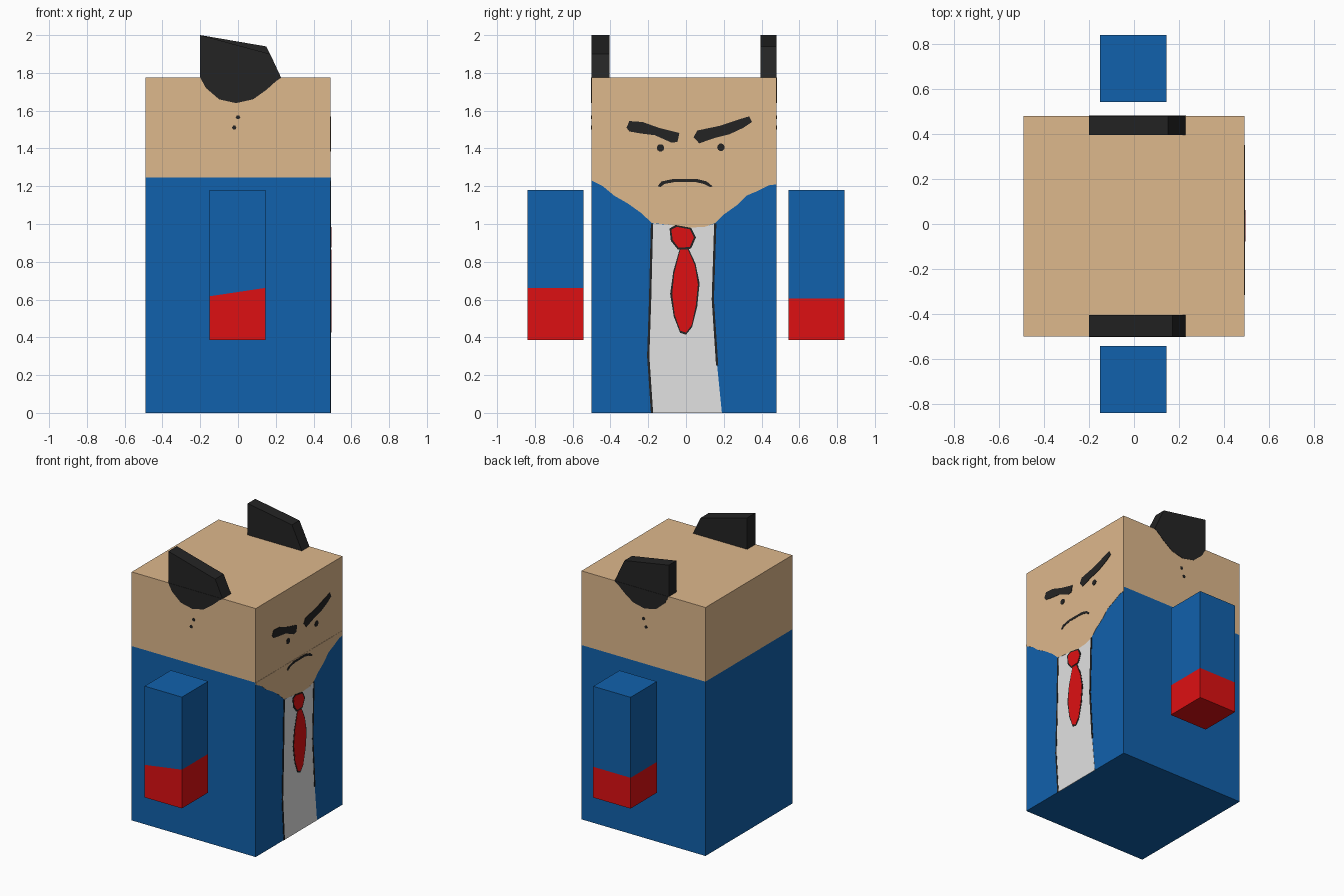
import bpy, bmesh, math
from mathutils import Vector

if "Cube" in bpy.data.objects:
    bpy.data.objects.remove(bpy.data.objects["Cube"])


def material(name, r, g, b):
    lin = [((c / 255 + 0.055) / 1.055) ** 2.4 for c in (r, g, b)]
    m = bpy.data.materials.new(name)
    m.diffuse_color = (*lin, 1)
    m.use_nodes = True
    m.node_tree.nodes["Principled BSDF"].inputs["Base Color"].default_value = m.diffuse_color
    return m


SKIN = material("tan skin", 222, 184, 140)
BLUE = material("suit blue", 17, 97, 172)
RED = material("red", 222, 16, 18)
WHITE = material("shirt white", 226, 226, 226)
BLACK = material("charcoal", 36, 36, 36)


def finish(name, bm, mats):
    bmesh.ops.recalc_face_normals(bm, faces=bm.faces)
    me = bpy.data.meshes.new(name)
    bm.to_mesh(me)
    bm.free()
    for m in mats:
        me.materials.append(m)
    ob = bpy.data.objects.new(name, me)
    bpy.context.collection.objects.link(ob)
    return ob


def two_tone_box(name, lo, hi, split, tilt, lower, upper):
    """Box cut by the plane z = split + tilt * x, one colour on each side."""
    bm = bmesh.new()
    bmesh.ops.create_cube(bm, size=1)
    for v in bm.verts:
        v.co = Vector([(a + b) / 2 + c * (b - a) for a, b, c in zip(lo, hi, v.co)])
    bmesh.ops.bisect_plane(bm, geom=bm.verts[:] + bm.edges[:] + bm.faces[:],
                           plane_co=(0, 0, split), plane_no=(-tilt, 0, 1))
    for f in bm.faces:
        c = f.calc_center_median()
        f.material_index = int(c.z > split + tilt * c.x)
    return finish(name, bm, [lower, upper])


def prism(name, pts, axis, d0, d1, mat):
    """Extrude a (horizontal, z) profile along x or y from d0 to d1."""
    bm = bmesh.new()
    place = (lambda u, v: (d0, u, v)) if axis == "x" else (lambda u, v: (u, d0, v))
    face = bm.faces.new([bm.verts.new(place(u, v)) for u, v in pts])
    ext = bmesh.ops.extrude_face_region(bm, geom=[face])
    step = Vector((d1 - d0, 0, 0) if axis == "x" else (0, d1 - d0, 0))
    for g in ext["geom"]:
        if isinstance(g, bmesh.types.BMVert):
            g.co += step
    return finish(name, bm, [mat])


def disc(cu, cv, r, n=10):
    return [(cu + r * math.cos(2 * math.pi * i / n),
             cv + r * math.sin(2 * math.pi * i / n)) for i in range(n)]


def grow(pts, margin):
    """Push a blob outward from its centre by a margin."""
    c = sum((Vector(p) for p in pts), Vector((0, 0))) / len(pts)
    return [tuple(Vector(p) + (Vector(p) - c).normalized() * margin) for p in pts]


FX = 0.49                      # plane of the painted face side
Y0, Y1, TOP, COLLAR = -0.50, 0.48, 1.775, 1.245


def paint(name, pts, layer, mat):
    prism(name, pts, "x", FX - 0.002, FX + 0.0015 * layer, mat)


# Body: suit below, skin above
two_tone_box("body", (-FX, Y0, 0), (FX, Y1, TOP), COLLAR, 0, BLUE, SKIN)

# Arms: blue sleeves with red hands
two_tone_box("left_arm", (-0.15, -0.84, 0.385), (0.145, -0.543, 1.18), 0.64, 0.15, RED, BLUE)
two_tone_box("right_arm", (-0.15, 0.543, 0.385), (0.145, 0.84, 1.18), 0.605, 0, RED, BLUE)

# Ears: solid upper part, painted lower part and small inner-ear marks
ear_base = [(-0.2, TOP), (-0.17, 1.72), (-0.1, 1.66), (-0.01, 1.64), (0.08, 1.66),
            (0.15, 1.71), (0.2, 1.755), (0.23, TOP)]
for side, y, inner, knee in (("left", Y0, -0.405, (0.17, 1.9)),
                             ("right", Y1, 0.395, (0.15, 1.94))):
    s = math.copysign(1, y)
    prism(side + "_ear", [(-0.2, TOP - 0.004), (-0.2, 2.0), knee, (0.23, TOP - 0.004)],
          "y", inner, y, BLACK)
    prism(side + "_ear_base", ear_base, "y", y - 0.002 * s, y + 0.002 * s, BLACK)
    for i, (u, v) in enumerate(((0.0, 1.565), (-0.02, 1.51))):
        prism(f"{side}_ear_mark_{i}", disc(u, v, 0.012, 6), "y",
              y - 0.002 * s, y + 0.002 * s, BLACK)

# Skin running down to the collar opening
paint("chin", [(Y0, COLLAR), (Y0, 1.23), (-0.44, 1.2), (-0.38, 1.15), (-0.31, 1.11),
               (-0.24, 1.06), (-0.18, 1.005), (-0.08, 0.995), (0, 0.98), (0.1, 0.985),
               (0.155, 1.005), (0.2, 1.05), (0.27, 1.1), (0.32, 1.15), (0.38, 1.175),
               (0.44, 1.205), (Y1, 1.21), (Y1, COLLAR)], 1, SKIN)

# Shirt with dark side seams
left_edge = [(-0.18, 1.003), (-0.19, 0.6), (-0.2, 0.3), (-0.18, 0)]
right_edge = [(0.155, 1.003), (0.142, 0.6), (0.165, 0.25), (0.19, 0)]
paint("shirt", left_edge + right_edge[::-1] + [(0.1, 0.985), (0, 0.98), (-0.08, 0.995)],
      1, WHITE)
for name, edge in (("left_seam", left_edge), ("right_seam", right_edge[:3])):
    paint(name, [(u - 0.006, v) for u, v in edge] +
          [(u + 0.006, v) for u, v in edge[::-1]], 2, BLACK)

# Tie with dark outline
knot = [(-0.078, 0.97), (-0.05, 0.985), (0.02, 0.972), (0.042, 0.93), (0.02, 0.878),
        (-0.04, 0.875), (-0.07, 0.915)]
blade = [(-0.03, 0.865), (0.01, 0.865), (0.047, 0.78), (0.063, 0.68), (0.052, 0.57),
         (0.03, 0.465), (0, 0.425), (-0.03, 0.435), (-0.06, 0.52), (-0.073, 0.63),
         (-0.062, 0.74)]
for name, pts in (("tie_knot", knot), ("tie_blade", blade)):
    paint(name + "_outline", grow(pts, 0.011), 2, BLACK)
    paint(name, pts, 3, RED)

# Face: angry brows, eyes and frown
paint("left_brow", [(-0.315, 1.51), (-0.3, 1.545), (-0.23, 1.54), (-0.14, 1.508),
                    (-0.035, 1.482), (-0.045, 1.435), (-0.075, 1.43), (-0.165, 1.47),
                    (-0.245, 1.48), (-0.3, 1.49)], 2, BLACK)
paint("right_brow", [(0.04, 1.46), (0.06, 1.495), (0.18, 1.52), (0.285, 1.555),
                     (0.335, 1.57), (0.35, 1.54), (0.305, 1.51), (0.23, 1.475),
                     (0.15, 1.455), (0.07, 1.427)], 2, BLACK)
paint("left_eye", disc(-0.135, 1.403, 0.02), 2, BLACK)
paint("right_eye", disc(0.185, 1.406, 0.02), 2, BLACK)
paint("mouth", [(-0.15, 1.2), (-0.13, 1.225), (-0.07, 1.238), (0.06, 1.238),
                (0.11, 1.225), (0.14, 1.2), (0.13, 1.195), (0.095, 1.212),
                (0.05, 1.222), (-0.06, 1.222), (-0.115, 1.212), (-0.135, 1.195)], 2, BLACK)
